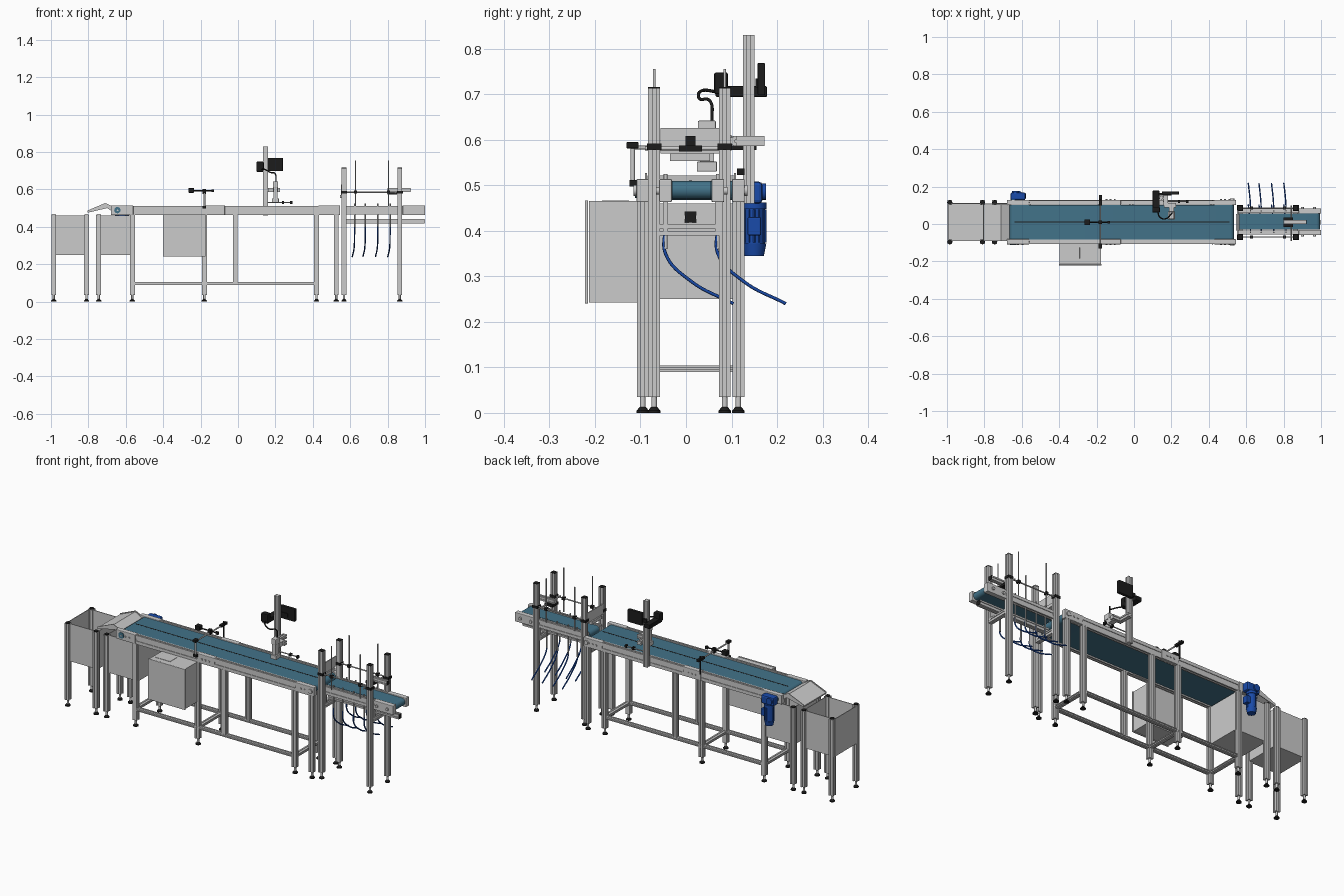
import bpy, bmesh, math
from mathutils import Vector

if "Cube" in bpy.data.objects:
    bpy.data.objects.remove(bpy.data.objects["Cube"])


def material(name, rgb):
    m = bpy.data.materials.new(name)
    m.diffuse_color = (*rgb, 1)
    m.use_nodes = True
    m.node_tree.nodes["Principled BSDF"].inputs["Base Color"].default_value = m.diffuse_color
    return m


BELT = material("belt_teal", (0.055, 0.17, 0.25))
BLUE = material("motor_blue", (0.01, 0.07, 0.4))
BLACK = material("black", (0.012, 0.012, 0.012))
CY = 0.01                      # conveyor centreline
MAIN_Y = (-0.095, 0.115)       # main frame sides
POST_Y = (-0.07, 0.085)        # reject station post rows


def finish(bm, name, mat=None, smooth=False):
    bmesh.ops.recalc_face_normals(bm, faces=bm.faces)
    me = bpy.data.meshes.new(name)
    bm.to_mesh(me)
    bm.free()
    ob = bpy.data.objects.new(name, me)
    bpy.context.collection.objects.link(ob)
    if mat:
        me.materials.append(mat)
    if smooth:
        bpy.context.view_layer.objects.active = ob
        ob.select_set(True)
        bpy.ops.object.shade_smooth_by_angle(angle=math.radians(40))
        ob.select_set(False)
    return ob


def box(name, x, y, z, mat=None, bevel=0):
    bm = bmesh.new()
    bmesh.ops.create_cube(bm, size=1)
    for v in bm.verts:
        v.co = [(a + b) / 2 + c * (b - a) for (a, b), c in zip((x, y, z), v.co)]
    ob = finish(bm, name, mat)
    if bevel:
        m = ob.modifiers.new("bevel", "BEVEL")
        m.width, m.segments = bevel, 2
    return ob


def cyl(name, a, b, r, mat=None, r2=None, n=16):
    a, b = Vector(a), Vector(b)
    bm = bmesh.new()
    bmesh.ops.create_cone(bm, cap_ends=True, segments=n, radius1=r,
                          radius2=r if r2 is None else r2, depth=(b - a).length)
    q = (b - a).to_track_quat('Z', 'Y')
    for v in bm.verts:
        v.co = q @ v.co + (a + b) / 2
    return finish(bm, name, mat, True)


def prism(name, pts, place, lo, hi, mat=None, smooth=False):
    """Sweep a 2D outline between lo and hi; place(u, v, w) maps to 3D."""
    bm = bmesh.new()
    ends = [[bm.verts.new(place(u, v, w)) for u, v in pts] for w in (lo, hi)]
    bm.faces.new(ends[0])
    bm.faces.new(ends[1])
    for i in range(len(pts)):
        j = (i + 1) % len(pts)
        bm.faces.new((ends[0][i], ends[0][j], ends[1][j], ends[1][i]))
    return finish(bm, name, mat, smooth)


def profile(name, axis, c, lo, hi, w=0.026, h=0.026):
    """Slotted aluminium bar along an axis; c is its centre on the other two."""
    quarter = [(0.5, -0.5), (0.5, -0.14), (0.36, -0.14), (0.36, 0.14), (0.5, 0.14)]
    pts = []
    for k in range(4):
        for u, v in quarter:
            for _ in range(k):
                u, v = -v, u
            pts.append((c[0] + u * w, c[1] + v * h))
    place = {'x': lambda u, v, t: (t, u, v), 'y': lambda u, v, t: (u, t, v),
             'z': lambda u, v, t: (u, v, t)}[axis]
    return prism(name, pts, place, lo, hi)


def tube(name, pts, r, mat):
    cu = bpy.data.curves.new(name, 'CURVE')
    cu.dimensions, cu.bevel_depth, cu.bevel_resolution = '3D', r, 2
    cu.use_fill_caps = True
    sp = cu.splines.new('BEZIER')
    sp.bezier_points.add(len(pts) - 1)
    for p, co in zip(sp.bezier_points, pts):
        p.co, p.handle_left_type, p.handle_right_type = co, 'AUTO', 'AUTO'
    sp.resolution_u = 8
    cu.materials.append(mat)
    bpy.context.collection.objects.link(bpy.data.objects.new(name, cu))


def leg(name, x, y, top):
    profile(name, 'z', (x, y), 0.035, top)
    cyl(name + "_stem", (x, y, 0.008), (x, y, 0.036), 0.006)
    cyl(name + "_foot", (x, y, 0), (x, y, 0.005), 0.014, BLACK)
    cyl(name + "_foot_cone", (x, y, 0.005), (x, y, 0.013), 0.013, BLACK, 0.007)


def belt(name, x0, x1, y0, y1, zc, r):
    pts = [(x1 - r + r * math.sin(t), zc + r * math.cos(t)) for t in
           [math.pi * i / 12 for i in range(13)]]
    pts += [(x0 + r - r * math.sin(t), zc - r * math.cos(t)) for t in
            [math.pi * i / 12 for i in range(13)]]
    prism(name, pts, lambda u, v, w: (u, w, v), y0, y1, BELT, True)


# main conveyor: belt, side rails, end and joint plates
belt("main_belt", -0.665, 0.535, -0.082, 0.102, 0.489, 0.021)
box("belt_seam", (-0.64, 0.51), (CY - 0.003, CY + 0.003), (0.509, 0.5106), BLACK)
for y, s in zip(MAIN_Y, (-1, 1)):
    profile("main_side_rail", 'x', (y, 0.487), -0.66, 0.53, 0.022, 0.05)
    for x0, x1 in ((-0.68, -0.56), (-0.18, -0.07), (0.43, 0.545)):
        box("rail_plate", (x0, x1), (y - 0.014, y + 0.014), (0.463, 0.514), None, 0.003)
        for i in range(3):
            x = x0 + (x1 - x0) * (0.3 + 0.2 * i)
            cyl("plate_bolt", (x, y, 0.488), (x, y + s * 0.018, 0.488), 0.005, n=8)
    cyl("tail_bearing", (0.525, y, 0.489), (0.525, y + s * 0.02, 0.489), 0.012)
    cyl("drive_bearing", (-0.645, y, 0.489), (-0.645, y + s * 0.017, 0.489), 0.017, BELT)

# main frame legs, lower stretchers and crossbars
for y in MAIN_Y:
    for x in (-0.565, -0.18, 0.42, 0.525):
        leg("main_leg", x, y, 0.465)
    profile("mid_strut", 'z', (-0.015, y), 0.1, 0.465)
    profile("lower_stretcher", 'x', (y, 0.097), -0.555, 0.41, 0.024, 0.014)
for x in (-0.565, -0.18, 0.42):
    profile("lower_crossbar", 'y', (x, 0.097), -0.085, 0.105, 0.024, 0.014)

# collecting bins with their legs
for name, x0, x1 in (("outer_bin", -0.995, -0.805), ("inner_bin", -0.745, -0.555)):
    y0, y1, z = -0.09, 0.11, (0.25, 0.46)
    box(name + "_floor", (x0, x1), (y0, y1), (0.25, 0.254))
    for y in (y0, y1):
        box(name + "_side", (x0, x1), (y - 0.002, y + 0.002), z)
    for x in (x0, x1):
        box(name + "_end", (x - 0.002, x + 0.002), (y0, y1), z)
for x in (-0.985, -0.81, -0.745):
    for y in MAIN_Y:
        leg("bin_leg", x, y, 0.462)
        cyl("bin_leg_cap", (x, y, 0.462), (x, y, 0.466), 0.012, BLACK)

# discharge chute plates over the inner bin
for a, b, c, d in ((-0.805, 0.482, -0.71, 0.522), (-0.71, 0.522, -0.665, 0.5)):
    prism("chute_plate", [(a, b), (c, d), (c, d - 0.007), (a, b - 0.007)],
          lambda u, v, w: (u, w, v), -0.085, 0.105)
for y in (-0.09, 0.106):
    prism("chute_side", [(-0.805, 0.475), (-0.805, 0.487), (-0.71, 0.527),
          (-0.66, 0.505), (-0.66, 0.475), (-0.7, 0.5)],
          lambda u, v, w: (u, w, v), y, y + 0.004)

# gear motor hanging at the back
box("gearbox", (-0.66, -0.58), (0.128, 0.168), (0.46, 0.508), BLUE, 0.008)
cyl("gearbox_hub", (-0.635, 0.125, 0.486), (-0.635, 0.176, 0.486), 0.018, BLUE)
cyl("motor_flange", (-0.62, 0.15, 0.448), (-0.62, 0.15, 0.462), 0.027, BLUE, n=24)
cyl("motor_body", (-0.62, 0.15, 0.372), (-0.62, 0.15, 0.449), 0.0235, BLUE, n=24)
cyl("motor_fan_cover", (-0.62, 0.15, 0.345), (-0.62, 0.15, 0.372), 0.021, BLUE, 0.0265, n=24)
for i in range(12):
    t = math.tau * i / 12
    cx, cy = -0.62 + 0.024 * math.cos(t), 0.15 + 0.024 * math.sin(t)
    cyl("motor_fin", (cx, cy, 0.374), (cx, cy, 0.447), 0.0026, BLUE, n=4)
box("motor_terminal_box", (-0.603, -0.578), (0.135, 0.165), (0.39, 0.43), BLUE, 0.003)

# control cabinet
box("cabinet", (-0.398, -0.177), (-0.213, -0.105), (0.242, 0.465))
box("cabinet_door", (-0.402, -0.173), (-0.222, -0.215), (0.24, 0.467), None, 0.002)
box("cabinet_panel", (-0.38, -0.29), (-0.185, -0.125), (0.464, 0.467), None, 0.001)

# product sensor bridge
cyl("sensor_stem", (-0.18, -0.117, 0.5), (-0.18, -0.117, 0.59), 0.005)
box("sensor_stem_clamp", (-0.19, -0.17), (-0.124, -0.108), (0.497, 0.512), BLACK)
box("sensor_head", (-0.19, -0.17), (-0.131, -0.104), (0.581, 0.595), BLACK, 0.002)
cyl("sensor_crossbar", (-0.18, -0.12, 0.583), (-0.18, 0.11, 0.583), 0.004)
cyl("sensor_back_stem", (-0.18, 0.13, 0.5), (-0.18, 0.13, 0.6), 0.004, BLACK)
box("sensor_back_clamp", (-0.188, -0.172), (0.1, 0.155), (0.578, 0.59), BLACK)
cyl("sensor_arm", (-0.25, CY, 0.593), (-0.13, CY, 0.593), 0.0035, BLACK)
box("sensor_body", (-0.265, -0.235), (CY - 0.015, CY + 0.015), (0.582, 0.607), BLACK, 0.003)
box("sensor_arm_clamp", (-0.189, -0.171), (CY - 0.01, CY + 0.01), (0.576, 0.602), BLACK)
box("sensor_arm_tip", (-0.143, -0.128), (CY - 0.006, CY + 0.006), (0.585, 0.6), BLACK)

# inspection tower with scanner, controller, screen and cable
profile("tower_post", 'z', (0.147, 0.138), 0.46, 0.83)
profile("tower_bracket", 'y', (0.17, 0.597), 0.1, 0.172, 0.022, 0.022)
profile("tower_arm", 'x', (0.1, 0.597), 0.16, 0.225, 0.022, 0.022)
box("scanner_mount", (0.186, 0.214), (0.06, 0.1), (0.585, 0.61))
box("scanner_top", (0.186, 0.214), (0.026, 0.066), (0.61, 0.642), None, 0.003)
box("scanner_body", (0.19, 0.21), (0.031, 0.061), (0.55, 0.612))
box("scanner_window", (0.182, 0.218), (0.024, 0.068), (0.53, 0.552), None, 0.002)
cyl("pointer_rod", (0.155, 0.12, 0.53), (0.285, 0.12, 0.53), 0.003)
for x in (0.24, 0.285):
    box("pointer_clip", (x - 0.006, x + 0.006), (0.112, 0.128), (0.523, 0.537), BLACK)
box("controller_bar", (0.1, 0.136), (0.065, 0.178), (0.694, 0.718), BLACK, 0.003)
box("controller_head", (0.098, 0.138), (0.062, 0.092), (0.7, 0.748), BLACK, 0.004)
box("screen_arm", (0.13, 0.2), (0.153, 0.165), (0.715, 0.735), BLACK)
box("screen", (0.15, 0.24), (0.157, 0.174), (0.698, 0.769), BLACK, 0.003)
tube("scanner_cable", [(0.125, 0.07, 0.705), (0.14, 0.035, 0.708), (0.175, 0.03, 0.69),
     (0.198, 0.053, 0.685), (0.203, 0.057, 0.64)], 0.0035, BLACK)

# reject conveyor
belt("reject_belt", 0.555, 0.995, -0.03, 0.055, 0.49, 0.02)
for y, s in ((-0.045, -1), (0.07, 1)):
    profile("reject_side_rail", 'x', (y, 0.488), 0.56, 0.99, 0.022, 0.045)
    box("reject_end_plate", (0.88, 1.0), (y - 0.014, y + 0.014), (0.463, 0.514), None, 0.003)
    for x in (0.9, 0.965):
        cyl("reject_bearing", (x, y, 0.488), (x, y + s * 0.021, 0.488), 0.008)
profile("lower_beam", 'x', (CY, 0.43), 0.555, 0.995)
box("lower_beam_cap", (0.994, 0.997), (CY - 0.012, CY + 0.012), (0.418, 0.442), BLACK)
profile("upper_beam", 'x', (CY, 0.597), 0.8, 0.92, 0.022, 0.022)
box("upper_beam_cap", (0.919, 0.922), (CY - 0.011, CY + 0.011), (0.586, 0.608), BLACK)

# reject station posts, crossbars, guide rods
for x in (0.567, 0.865):
    for y in POST_Y:
        leg("station_post", x, y, 0.713)
        box("station_post_cap", (x - 0.013, x + 0.013), (y - 0.013, y + 0.013),
            (0.713, 0.716), BLACK)
        box("post_clamp", (x - 0.016, x + 0.016), (y - 0.016, y + 0.016), (0.578, 0.592), BLACK)
    profile("station_crossbar", 'y', (x, 0.402), -0.06, 0.075, 0.024, 0.024)
    for y in (-0.045, 0.07):
        box("conveyor_bracket", (x - 0.012, x + 0.012), (y - 0.006, y + 0.006), (0.39, 0.47))
for y in POST_Y:
    cyl("guide_rod", (0.567, y, 0.585), (0.865, y, 0.585), 0.0035)
    for x in (0.628, 0.805):
        cyl("vertical_rod", (x, y, 0.51), (x, y, 0.755), 0.003)
        box("rod_clamp", (x - 0.008, x + 0.008), (y - 0.008, y + 0.008), (0.577, 0.593), BLACK)
cyl("cross_rod", (0.84, -0.09, 0.581), (0.84, 0.1, 0.581), 0.004)
box("cross_rod_clamp", (0.8, 0.85), (CY - 0.025, CY + 0.025), (0.574, 0.588), BLACK)
box("entry_shield", (0.552, 0.558), (-0.056, 0.076), (0.57, 0.626))
box("entry_shield_lip", (0.545, 0.565), (-0.035, 0.053), (0.553, 0.57))

# air nozzles and blue hoses
for x in (0.623, 0.68, 0.747, 0.813):
    for y in (-0.045, 0.07):
        cyl("air_nozzle", (x, y, 0.36), (x, y, 0.525), 0.004)
        tube("air_hose", [(x, y, 0.47), (x, y, 0.41), (x, y, 0.35),
             (x - 0.002, y + 0.055, 0.29), (x - 0.012, y + 0.149, 0.24)], 0.0036, BLUE)
